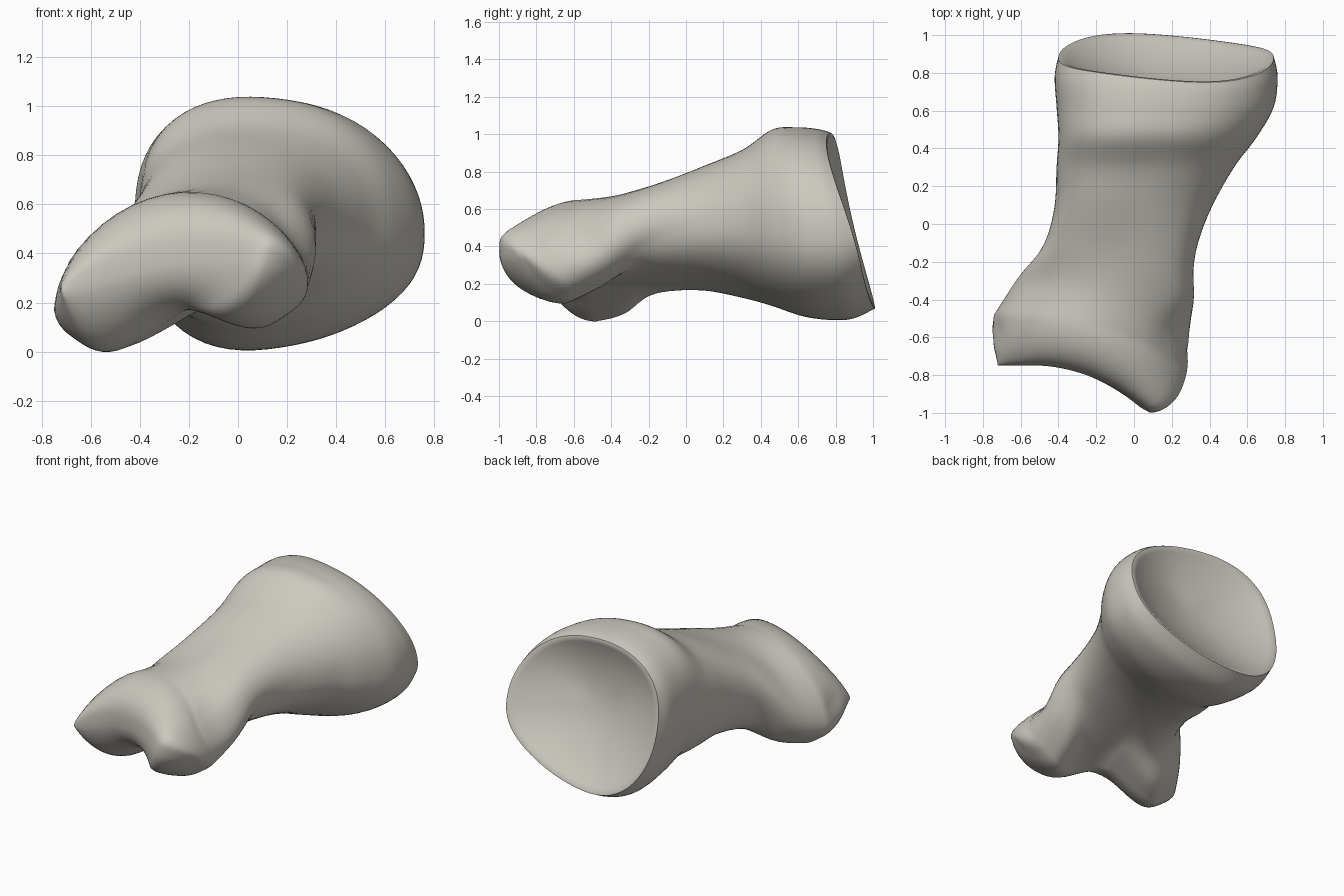
import bpy
import bmesh
from math import sin, cos, pi, hypot
from mathutils import Vector

cube = bpy.data.objects.get("Cube")
if cube:
    bpy.data.objects.remove(cube, do_unlink=True)

SIDES = 72
STEPS = 6

# Cross-sections along the shaft:
# y, x min, x max, z bottom, z top, arch, tilt, skew, shear, lean
SECTIONS = [
    (-.48, -.65, .19, .16, .65, .31, .05, 0, 1, 0),
    (-.31, -.55, .23, .18, .67, .25, .07, 0, .85, 0),
    (-.13, -.47, .30, .19, .73, .07, .04, -.05, .4, 0),
    (.10, -.42, .41, .18, .83, 0, .01, -.08, .1, 0),
    (.30, -.41, .53, .14, .915, 0, 0, -.09, 0, 0),
    (.46, -.40, .65, .09, 1.02, 0, -.03, -.1, 0, 0),
    (.62, -.41, .74, .03, 1.03, 0, -.04, -.12, 0, .03),
    (.78, -.42, .76, .02, 1.02, 0, -.04, -.13, 0, .08),
    (.88, -.40, .74, .08, 1.0, 0, -.04, -.13, 0, .12),
]

# Hollows beside the end knuckle: centre, radius, depth
HOLLOWS = [
    (Vector((.24, -.56, .48)), .2, .04),
    (Vector((-.74, -.56, .28)), .12, .02),
]


def blend(a, b, c, d, t):
    """Catmull-Rom blend of four sections."""
    return [q + t / 2 * (r - p + t * (2 * p - 5 * q + 4 * r - s + t * (3 * (q - r) + s - p)))
            for p, q, r, s in zip(a, b, c, d)]


def knuckle_offset(u):
    """Forward reach of the knuckle across its width."""
    t = min(max((u + .6) / 1.27, 0), 1)
    return -.25 * t * t + max(0, u - .67) ** 2


def ring(bm, section, scale=1, tall=1):
    """Add one rounded cross-section, bent along its arch."""
    y, x0, x1, z0, z1, arch, tilt, skew, shear, lean = section
    power = 2.25 + 3 * max(arch, 0)
    cx, cz = (x0 + x1) / 2, (z0 + z1) / 2
    half_w, half_h = (x1 - x0) / 2 * scale, (z1 - z0) / 2 * scale * tall
    verts = []
    for j in range(SIDES):
        c, s = cos(2 * pi * j / SIDES), sin(2 * pi * j / SIDES)
        r = (abs(c) ** power + abs(s) ** power) ** (-1 / power)
        u, v = c * r, s * r
        slope = 2 * arch * u / half_w
        thick = half_h * v / hypot(slope, 1)
        sag = tilt * u - arch * u * u + skew * u * v * (.6 - .4 * v)
        p = Vector((cx + half_w * u + slope * thick,
                    y + shear * knuckle_offset(u) - lean * scale * (v + .4 * u * v * v),
                    cz + thick + sag * scale))
        for centre, radius, depth in HOLLOWS:
            d = (p - centre).length / radius
            if d < 1:
                inward = Vector((cx - p.x, 0, cz - p.z)).normalized()
                p += inward * depth * (1 - d * d) ** 2
        verts.append(bm.verts.new(p))
    return verts


bm = bmesh.new()
rings = []

# Rounded knuckle, its arch easing towards the front
y, x0, x1, z0, z1, arch, *rest = SECTIONS[0]
for k in range(1, 14):
    a = k * pi / 28
    front = cos(a)
    rings.append(ring(bm, (y - .27 * front, x0 - .07 * front, x1 + .05 * front, z0, z1,
                           arch * (1 - .65 * front ** 2), *rest), tall=sin(a) ** .8))

# Shaft and flared head
last = len(SECTIONS) - 1
for i in range(last):
    four = [SECTIONS[min(max(i + k, 0), last)] for k in (-1, 0, 1, 2)]
    for step in range(STEPS):
        rings.append(ring(bm, blend(*four, step / STEPS)))
rim = SECTIONS[last]
rings.append(ring(bm, rim))

# Hollow socket in the head
for scale in (.97, .92, .82, .68, .5, .3, .12):
    depth = .15 * (1 - scale ** 2) - .01
    rings.append(ring(bm, (rim[0] - depth,) + rim[1:], scale))

for a, b in zip(rings, rings[1:]):
    for j in range(SIDES):
        n = (j + 1) % SIDES
        bm.faces.new((a[j], a[n], b[n], b[j]))
bm.faces.new(rings[-1])

# Strip closing the front of the knuckle
tip = rings[0]
for j in range(SIDES // 2):
    corners = [tip[j], tip[j + 1], tip[-j - 1], tip[-j]]
    bm.faces.new(list(dict.fromkeys(corners)))

bmesh.ops.recalc_face_normals(bm, faces=bm.faces)
mesh = bpy.data.meshes.new("finger_bone")
bm.to_mesh(mesh)
bm.free()
bone = bpy.data.objects.new("finger_bone", mesh)
bpy.context.collection.objects.link(bone)

# Bone colour
colour = (.60, .58, .52, 1)
mat = bpy.data.materials.new("bone_grey")
mat.use_nodes = True
mat.diffuse_color = colour
mat.node_tree.nodes["Principled BSDF"].inputs["Base Color"].default_value = colour
mesh.materials.append(mat)

bpy.context.view_layer.objects.active = bone
bone.select_set(True)
bpy.ops.object.shade_smooth_by_angle(angle=pi / 4)
